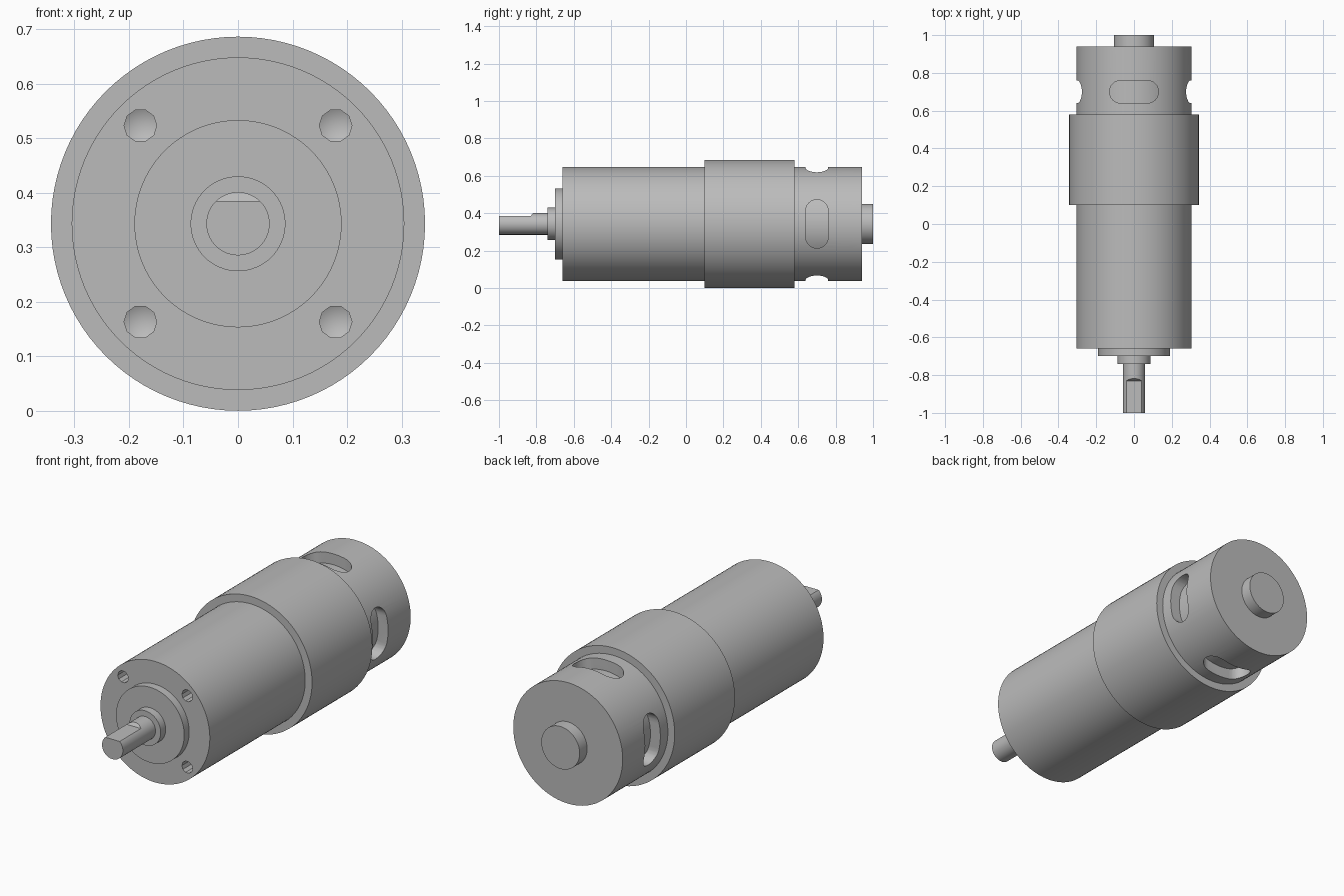
import bpy, bmesh, math
from mathutils import Matrix, Vector

cube = bpy.data.objects.get("Cube")
if cube:
    bpy.data.objects.remove(cube)

AXIS_Z = 0.343
metal = bpy.data.materials.new("grey metal")
metal.use_nodes = True
colour = (0.5, 0.5, 0.5, 1)
metal.diffuse_color = colour
metal.node_tree.nodes["Principled BSDF"].inputs["Base Color"].default_value = colour


def new_object(name, bm):
    bmesh.ops.recalc_face_normals(bm, faces=bm.faces[:])
    mesh = bpy.data.meshes.new(name)
    bm.to_mesh(mesh)
    bm.free()
    mesh.materials.append(metal)
    obj = bpy.data.objects.new(name, mesh)
    bpy.context.collection.objects.link(obj)
    return obj


def extrude_outline(name, points, direction, matrix=None):
    bm = bmesh.new()
    face = bm.faces.new([bm.verts.new(p) for p in points])
    out = bmesh.ops.extrude_face_region(bm, geom=[face], use_keep_orig=True)
    moved = [g for g in out["geom"] if isinstance(g, bmesh.types.BMVert)]
    bmesh.ops.translate(bm, vec=direction, verts=moved)
    if matrix:
        bm.transform(matrix)
    return new_object(name, bm)


def barrel(name, radius, y0, y1, sides=96):
    ring = [(radius * math.cos(a), y0, AXIS_Z + radius * math.sin(a))
            for a in (math.tau * i / sides for i in range(sides))]
    return extrude_outline(name, ring, Vector((0, y1 - y0, 0)))


def cut(target, cutters):
    for cutter in cutters:
        mod = target.modifiers.new("cut", "BOOLEAN")
        mod.operation, mod.solver, mod.object = "DIFFERENCE", "EXACT", cutter
        bpy.context.view_layer.objects.active = target
        bpy.ops.object.modifier_apply(modifier=mod.name)
        bpy.data.objects.remove(cutter)


# Turned parts along the motor axis
shaft = barrel("output_shaft", 0.058, -1, -0.74, 64)
boss = barrel("shaft_collar", 0.087, -0.74, -0.70, 64)
flange = barrel("front_flange", 0.19, -0.70, -0.66)
gearbox = barrel("gearbox_housing", 0.305, -0.66, 0.10)
sleeve = barrel("motor_sleeve", 0.343, 0.10, 0.58)
rear = barrel("rear_housing", 0.305, 0.58, 0.94)
rear_boss = barrel("rear_bearing_boss", 0.107, 0.94, 1, 64)

# Flat on the shaft, with a sloping run-out
flat_z = AXIS_Z + 0.042
wedge = [(-0.1, -1.1, flat_z), (-0.1, -0.83, flat_z),
         (-0.1, -0.80, flat_z + 0.04), (-0.1, -1.1, flat_z + 0.04)]
cut(shaft, [extrude_outline("flat_cutter", wedge, Vector((0.2, 0, 0)))])

# Four screw holes with conical bottoms
holes = []
for sx in (-1, 1):
    for sz in (-1, 1):
        bm = bmesh.new()
        rings = [[bm.verts.new((0.179 * sx + 0.03 * math.cos(a), y,
                                AXIS_Z + 0.18 * sz + 0.03 * math.sin(a)))
                  for a in (math.tau * i / 10 for i in range(10))]
                 for y in (-0.70, -0.56)]
        tip = bm.verts.new((0.179 * sx, -0.545, AXIS_Z + 0.18 * sz))
        bm.faces.new(rings[0])
        for i in range(10):
            j = (i + 1) % 10
            bm.faces.new((rings[0][i], rings[0][j], rings[1][j], rings[1][i]))
            bm.faces.new((rings[1][i], rings[1][j], tip))
        holes.append(new_object("hole_cutter", bm))
cut(gearbox, holes)

# Four rounded vent slots, each with a curved floor
slots = []
for k in range(4):
    outline = []
    for side in (1, -1):
        for i in range(13):
            a = math.pi * (i / 12 - 0.5)
            outline.append((side * (0.07 + 0.06 * math.cos(a)),
                            0.70 + side * 0.06 * math.sin(a), 0.15))
    turn = Matrix.Translation((0, 0, AXIS_Z)) @ Matrix.Rotation(k * math.pi / 2, 4, "Y")
    slot = extrude_outline("slot_cutter", outline, Vector((0, 0, 0.25)), turn)
    cut(slot, [barrel("slot_floor_cutter", 0.25, 0.5, 0.9)])
    slots.append(slot)
cut(rear, slots)

# Smooth curved walls, crisp edges
parts = [shaft, boss, flange, gearbox, sleeve, rear, rear_boss]
bpy.ops.object.select_all(action="DESELECT")
for part in parts:
    part.select_set(True)
bpy.context.view_layer.objects.active = gearbox
bpy.ops.object.shade_smooth_by_angle(angle=math.radians(30))
